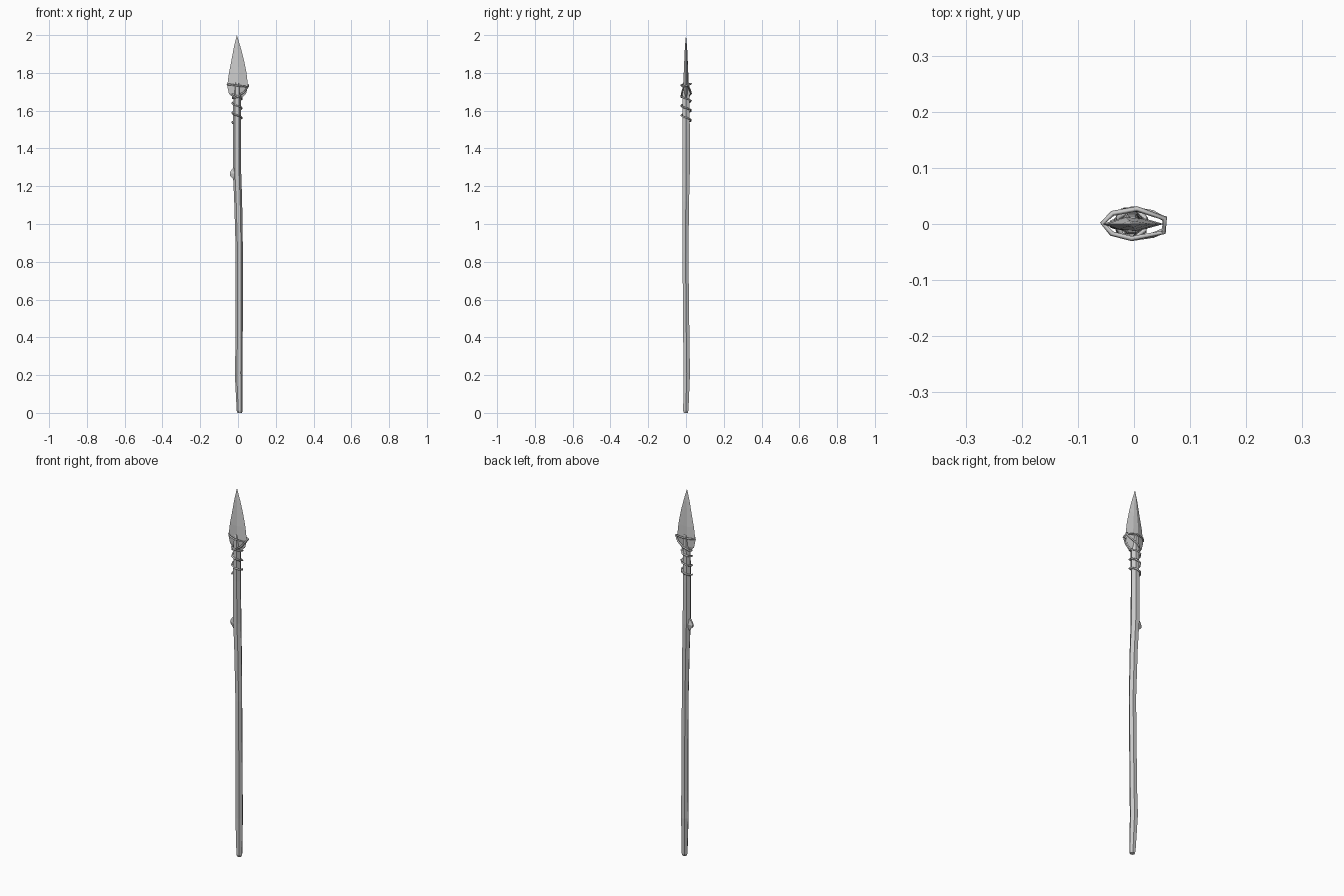
import bpy, bmesh
from math import sin, cos, pi
import random

if "Cube" in bpy.data.objects:
    bpy.data.objects.remove(bpy.data.objects["Cube"])

random.seed(4)


def loft(name, rings):
    """Skin a list of equal-length point rings and cap both ends."""
    bm = bmesh.new()
    loops = [[bm.verts.new(p) for p in ring] for ring in rings]
    n = len(loops[0])
    for a, b in zip(loops, loops[1:]):
        for i in range(n):
            j = (i + 1) % n
            bm.faces.new((a[i], a[j], b[j], b[i]))
    bm.faces.new(loops[0][::-1])
    bm.faces.new(loops[-1])
    bmesh.ops.remove_doubles(bm, verts=bm.verts, dist=0.0002)
    bmesh.ops.recalc_face_normals(bm, faces=bm.faces)
    me = bpy.data.meshes.new(name)
    bm.to_mesh(me)
    bm.free()
    ob = bpy.data.objects.new(name, me)
    bpy.context.collection.objects.link(ob)
    return ob


def disc(x, y, z, rx, ry, n=6):
    return [(x + rx * cos(2 * pi * i / n), y + ry * sin(2 * pi * i / n), z)
            for i in range(n)]


def cord(name, pts, r=0.0048, closed=False):
    """Thin four-sided cord along a polyline."""
    cu = bpy.data.curves.new(name, 'CURVE')
    cu.dimensions = '3D'
    cu.bevel_depth = r
    cu.bevel_resolution = 0
    cu.use_fill_caps = True
    sp = cu.splines.new('POLY')
    sp.points.add(len(pts) - 1)
    for p, co in zip(sp.points, pts):
        p.co = (*co, 1)
    sp.use_cyclic_u = closed
    ob = bpy.data.objects.new(name, cu)
    bpy.context.collection.objects.link(ob)
    return ob


# Slightly crooked wooden shaft: x, y, z, radius x, radius y
shaft = [(.009, -.001, 0, .012, .012), (.009, -.001, .012, .016, .016),
         (.004, .004, .21, .021, .020), (.006, .002, .36, .019, .019),
         (.007, -.003, .85, .019, .018), (.001, -.001, 1.12, .021, .020),
         (-.005, .001, 1.27, .022, .022), (-.006, .001, 1.50, .021, .022),
         (-.005, 0, 1.66, .020, .022), (-.004, 0, 1.735, .016, .021),
         (-.004, 0, 1.752, .012, .016)]
loft("shaft", [disc(*s) for s in shaft])

# Broken twig stub on the left of the shaft
stub = [(-.012, 1.265, .050, .015), (-.030, 1.268, .028, .011),
        (-.043, 1.264, .010, .006)]
loft("twig_stub", [[(x, ry * cos(a * pi / 3), z + rz * sin(a * pi / 3))
                    for a in range(6)] for x, z, rz, ry in stub])

# Stone blade: z, left edge, right edge, half thickness
blade = [(1.668, -.024, .022, .005), (1.690, -.048, .043, .010),
         (1.730, -.057, .053, .013), (1.800, -.048, .045, .012),
         (1.870, -.034, .031, .009), (1.935, -.022, .014, .006),
         (2.000, -.0062, -.0060, .0001)]
rings = []
for z, l, r, t in blade:
    w, j = r - l, random.uniform(-.06, .06)
    rings.append([(l, 0, z), (l + w * (.28 + j), -t * .8, z), (l + w * (.58 + j), -t, z),
                  (r, 0, z), (l + w * (.68 + j), t * .8, z), (l + w * (.4 + j), t, z)])
loft("stone_blade", rings)

# Cord loops around the blade base
cord("blade_cord", [(-.056, .002, 1.738), (-.040, -.017, 1.738), (-.005, -.026, 1.733),
                    (.053, -.015, 1.726), (.055, .010, 1.736), (.005, .027, 1.742),
                    (-.038, .019, 1.742)], closed=True)
cord("cross_cord", [(.053, -.012, 1.728), (.034, -.020, 1.700), (-.004, -.026, 1.672),
                    (-.029, -.010, 1.665), (-.028, .012, 1.672), (-.004, .027, 1.690),
                    (.035, .020, 1.712), (.055, .008, 1.735)])

# Spiral cord down the shaft
turns, n = 3.1, 22
cord("shaft_cord", [(-.005 + .027 * cos(pi + 2 * pi * turns * i / n),
                     .001 + .027 * sin(pi + 2 * pi * turns * i / n),
                     1.690 - .158 * i / n) for i in range(n + 1)])
